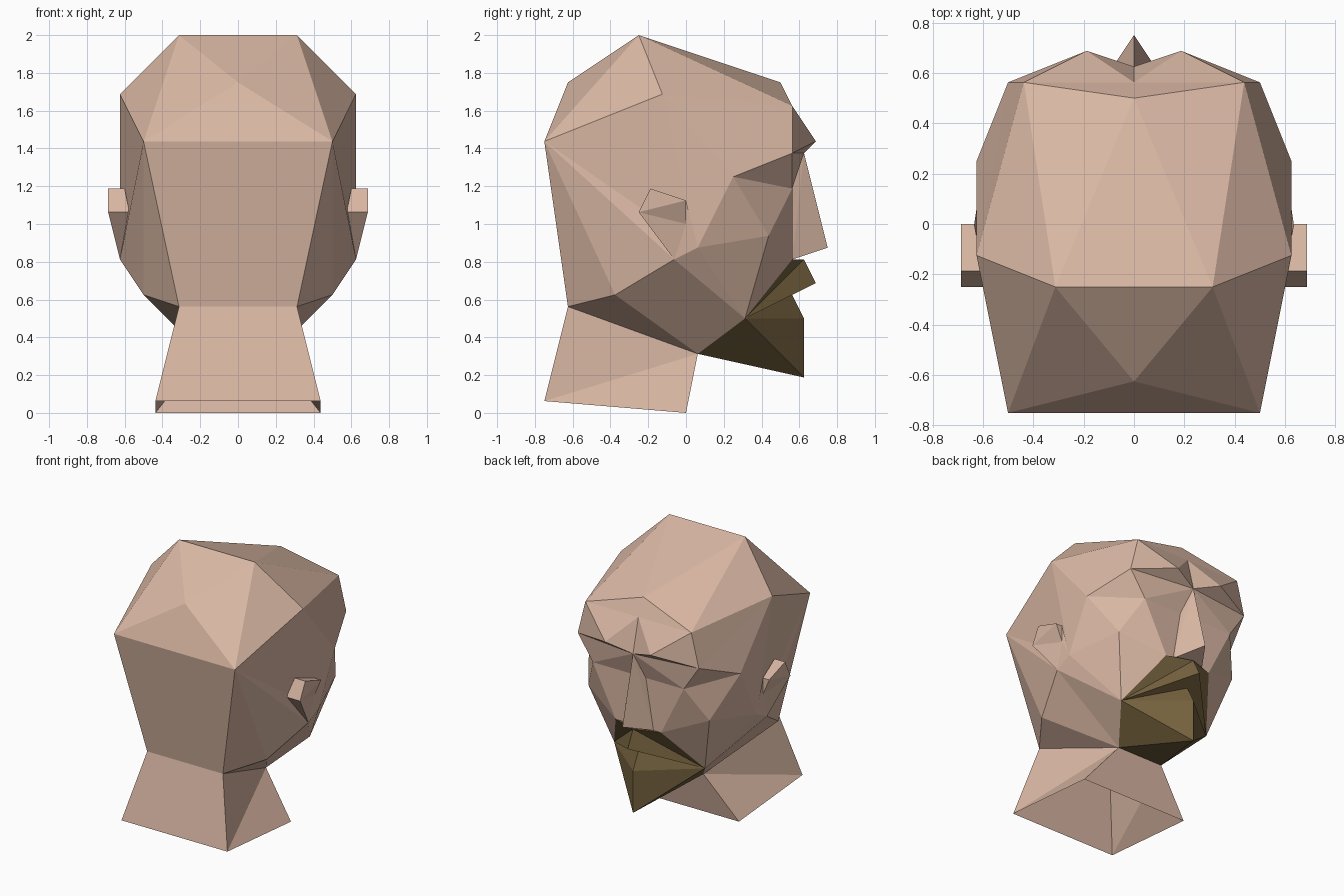
import bpy, bmesh

if "Cube" in bpy.data.objects:
    bpy.data.objects.remove(bpy.data.objects["Cube"])

U = 1 / 16  # all control points sit on a 1/16 grid


def material(name, rgb):
    m = bpy.data.materials.new(name)
    m.diffuse_color = (*rgb, 1)
    m.use_nodes = True
    m.node_tree.nodes["Principled BSDF"].inputs["Base Color"].default_value = m.diffuse_color
    return m


SKIN = material("skin", (0.69, 0.47, 0.365))
BEARD = material("olive_beard", (0.175, 0.12, 0.047))

# Right half control points (x, y, z) in grid units
skull = dict(crown=(5, -4, 32), back_mid=(0, -10, 28), back=(8, -12, 23),
             temple=(10, -2, 27), top_mid=(0, 8, 28), fore=(7, 9, 26),
             fore_mid=(0, 9, 26))
face = dict(brow=(3, 11, 23), brow_end=(8, 9, 22), bridge=(0, 10, 22),
            eye_side=(10, 4, 20), eye_out=(6, 9, 19), eye_in=(1, 9, 19),
            nose_tip=(0, 12, 14), nostril=(2, 9, 13), cheek=(8, 7, 15))
jaw = dict(jaw_top=(10, 1, 14), jaw_mid=(10, -1, 13), jaw_back=(8, -6, 10),
           jaw_low=(3, 1, 5), nape=(5, -10, 9))
beard = dict(lip=(3, 9, 13), lip_mid=(0, 10, 13), lip_tip=(0, 11, 11),
             mouth=(0, 9, 10), mouth_end=(6, 5, 8), chin_top=(0, 10, 8),
             chin=(0, 10, 3))
neck = dict(neck_front=(7, 0, 0), neck_back=(7, -12, 1))
P = {**skull, **face, **jaw, **beard, **neck}


class Part:
    """Mesh built from fans and panels that share named points."""

    def __init__(self, name, points):
        self.name, self.points = name, points
        self.bm, self.verts = bmesh.new(), {}

    def vert(self, name, side):
        x, y, z = self.points[name]
        key = (x * side, y, z)
        if key not in self.verts:
            self.verts[key] = self.bm.verts.new([c * U for c in key])
        return self.verts[key]

    def panel(self, names, side=1, mat=0):
        vs = [self.vert(n, side) for n in names]
        self.bm.faces.new(vs).material_index = mat

    def fan(self, hub, rim, mat=0):
        """Triangles around a hub, on both sides of the head."""
        rim = rim.split()
        for side in (1, -1):
            for a, b in zip(rim, rim[1:]):
                self.panel((hub, a, b), side, mat)

    def bridge(self, edge, mat=0):
        """Face between a right-hand edge and its left twin."""
        edge = edge.split()
        vs = [self.vert(n, 1) for n in edge]
        vs += [v for v in (self.vert(n, -1) for n in reversed(edge)) if v not in vs]
        self.bm.faces.new(vs).material_index = mat

    def finish(self):
        bmesh.ops.recalc_face_normals(self.bm, faces=self.bm.faces[:])
        mesh = bpy.data.meshes.new(self.name)
        self.bm.to_mesh(mesh)
        self.bm.free()
        mesh.materials.append(SKIN)
        mesh.materials.append(BEARD)
        ob = bpy.data.objects.new(self.name, mesh)
        bpy.context.collection.objects.link(ob)


head = Part("head", P)

# Skull
head.fan("back", "back_mid crown temple jaw_top jaw_mid jaw_back nape")
head.fan("temple", "crown fore brow_end eye_side jaw_top")
head.fan("fore", "crown top_mid fore_mid brow brow_end")
for edge in ("crown back_mid", "crown top_mid", "back back_mid", "back nape"):
    head.bridge(edge)

# Brow, nose, eye sockets and cheeks
head.fan("bridge", "fore_mid brow brow_end eye_out eye_in nostril nose_tip")
head.fan("eye_out", "eye_in nostril lip cheek eye_side")
head.panel(("eye_out", "eye_side", "brow_end"))
head.panel(("eye_out", "eye_side", "brow_end"), -1)
head.bridge("nostril nose_tip")

# Jaw and neck, open at the bottom
head.fan("cheek", "eye_side jaw_top mouth_end lip")
head.fan("jaw_mid", "jaw_top mouth_end jaw_low jaw_back")
head.fan("jaw_low", "jaw_back nape neck_back neck_front")
head.bridge("nape neck_back")
head.bridge("jaw_low neck_front")

# Moustache and beard
head.fan("mouth_end", "lip lip_mid lip_tip mouth chin_top chin jaw_low", 1)
head.bridge("jaw_low chin", 1)
for s in (1, -1):
    head.panel(("lip", "nostril", "lip_mid"), s, 1)
head.bridge("nostril lip_mid", 1)
head.finish()

# Ears, tapering down to the jaw
E = dict(top=(11, -3, 19), rear=(11, -4, 17), front=(11, 0, 18),
         in_front=(10.15, 0, 18), low=(10.15, 0, 16),
         in_top=(9.6, -3, 19), in_rear=(9.2, -4, 17),
         jaw_top=jaw["jaw_top"], jaw_mid=jaw["jaw_mid"])
for name, s in (("ear_right", 1), ("ear_left", -1)):
    ear = Part(name, E)
    for f in ("top rear front", "rear low front", "front low in_front",
              "top front in_front in_top", "top in_top in_rear rear",
              "rear in_rear jaw_mid", "rear jaw_mid low",
              "low jaw_mid jaw_top", "low jaw_top in_front",
              "in_top in_front jaw_top jaw_mid in_rear"):
        ear.panel(f.split(), s)
    ear.finish()
